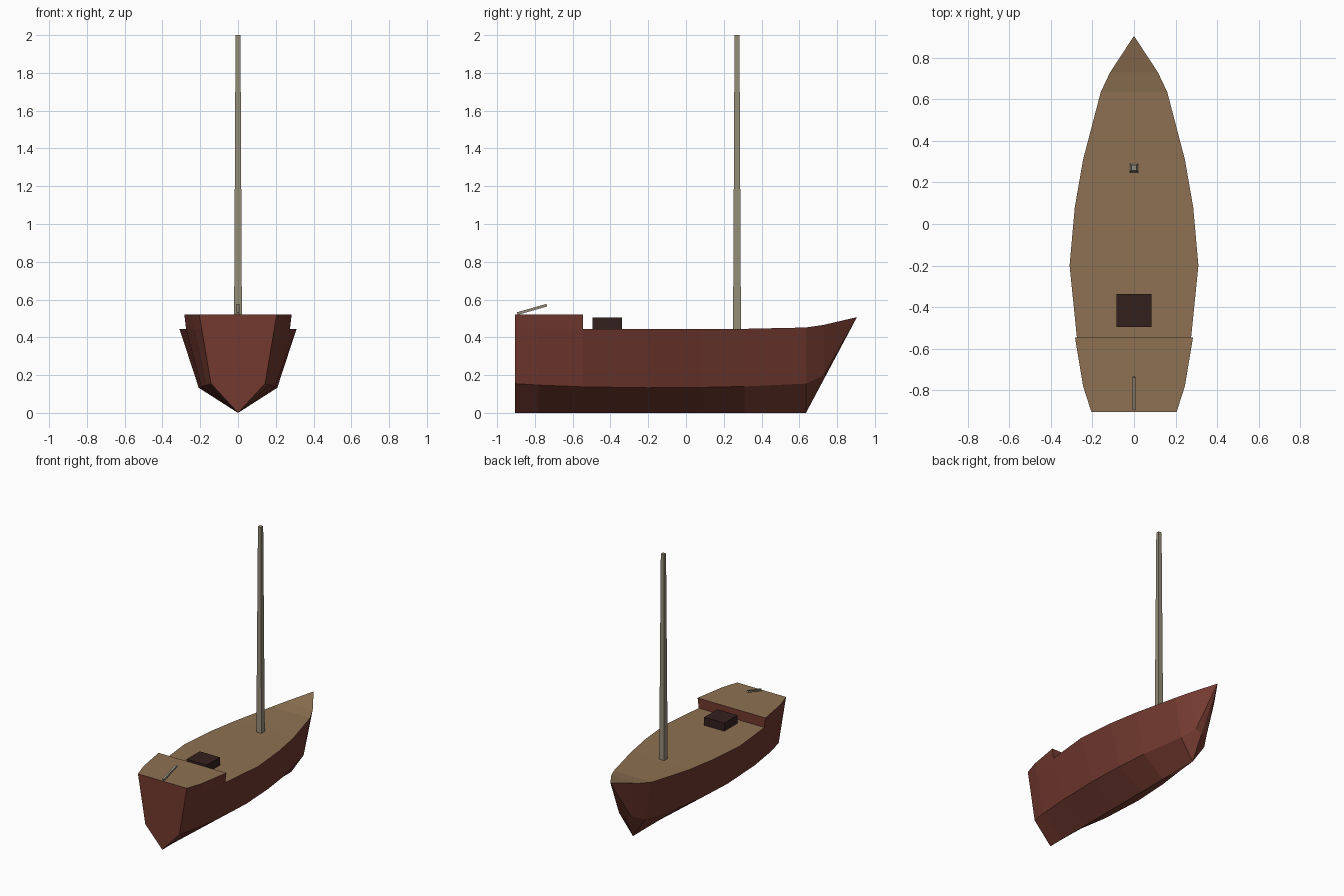
import bpy, bmesh
from math import radians
from mathutils import Matrix

if "Cube" in bpy.data.objects:
    bpy.data.objects.remove(bpy.data.objects["Cube"])


def material(name, rgb):
    m = bpy.data.materials.new(name)
    m.diffuse_color = (*rgb, 1)
    m.use_nodes = True
    m.node_tree.nodes["Principled BSDF"].inputs["Base Color"].default_value = m.diffuse_color
    return m


RED = material("red_paint", (0.17, 0.042, 0.029))
DECK = material("deck_wood", (0.27, 0.165, 0.085))
SPAR = material("spar_wood", (0.30, 0.265, 0.19))
DARK = material("dark_wood", (0.034, 0.015, 0.013))


def finish(bm, name, *mats):
    bmesh.ops.remove_doubles(bm, verts=bm.verts, dist=1e-5)
    bmesh.ops.recalc_face_normals(bm, faces=bm.faces)
    me = bpy.data.meshes.new(name)
    bm.to_mesh(me)
    bm.free()
    for m in mats:
        me.materials.append(m)
    ob = bpy.data.objects.new(name, me)
    bpy.context.collection.objects.link(ob)
    return ob


def loft(bm, sections):
    """Skin open cross-sections; repeated points collapse to triangles."""
    rings = [[bm.verts.new(p) for p in s] for s in sections]
    for a, b in zip(rings, rings[1:]):
        for i in range(len(a) - 1):
            add_face(bm, (a[i], a[i + 1], b[i + 1], b[i]))
    return rings


def add_face(bm, verts, mat=0):
    out = []
    for v in verts:
        if all((v.co - o.co).length > 1e-6 for o in out):
            out.append(v)
    if len(out) > 2:
        bm.faces.new(out).material_index = mat


# Hull stations: y, sheer half width, sheer z, chine half width, chine z, keel z
stations = [
    (-0.905, 0.192, 0.445, 0.143, 0.155, 0),
    (-0.78, 0.232, 0.445, 0.168, 0.147, 0),
    (-0.545, 0.275, 0.445, 0.195, 0.138, 0),
    (-0.20, 0.31, 0.445, 0.208, 0.133, 0),
    (0.08, 0.285, 0.445, 0.195, 0.135, 0),
    (0.31, 0.245, 0.445, 0.170, 0.140, 0),
    (0.635, 0.16, 0.452, 0.105, 0.155, 0),
    (0.73, 0.115, 0.466, 0.050, 0.200, 0.178),
    (0.905, 0, 0.507, 0, 0.507, 0.507),
]
bm = bmesh.new()
rings = loft(bm, [[(-w, y, z), (-c, y, cz), (0, y, k), (c, y, cz), (w, y, z)]
                  for y, w, z, c, cz, k in stations])
add_face(bm, rings[0])                       # transom
for a, b in list(zip(rings, rings[1:]))[2:]:  # main deck
    add_face(bm, (a[0], a[-1], b[-1], b[0]), 1)
finish(bm, "hull", RED, DECK)

# Raised quarterdeck carrying the hull sides upward
bm = bmesh.new()
tops = [0.205, 0.245, 0.284]
rings = loft(bm, [[(-s[1], s[0], s[2]), (-w, s[0], 0.52), (w, s[0], 0.52), (s[1], s[0], s[2])]
                  for s, w in zip(stations, tops)])
for f in bm.faces:
    f.material_index = int(all(v.co.z > 0.5 for v in f.verts))
add_face(bm, rings[0])
add_face(bm, rings[-1])
finish(bm, "quarterdeck", RED, DECK)


def box(name, mat, centre, size, taper=1.0, tilt=0):
    bm = bmesh.new()
    bmesh.ops.create_cube(bm, size=1)
    for v in bm.verts:
        if v.co.z > 0:
            v.co.x *= taper
            v.co.y *= taper
    m = Matrix.Translation(centre) @ Matrix.Rotation(radians(tilt), 4, 'X') @ Matrix.Diagonal((*size, 1))
    bm.transform(m)
    return finish(bm, name, mat)


# Deck fittings
box("mast", SPAR, (0, 0.27, 1.2225), (0.042, 0.042, 1.555), taper=0.62)
box("hatch", DARK, (0, -0.417, 0.475), (0.168, 0.158, 0.062))
box("tiller", SPAR, (0, -0.815, 0.548), (0.015, 0.163, 0.014), tilt=16)
